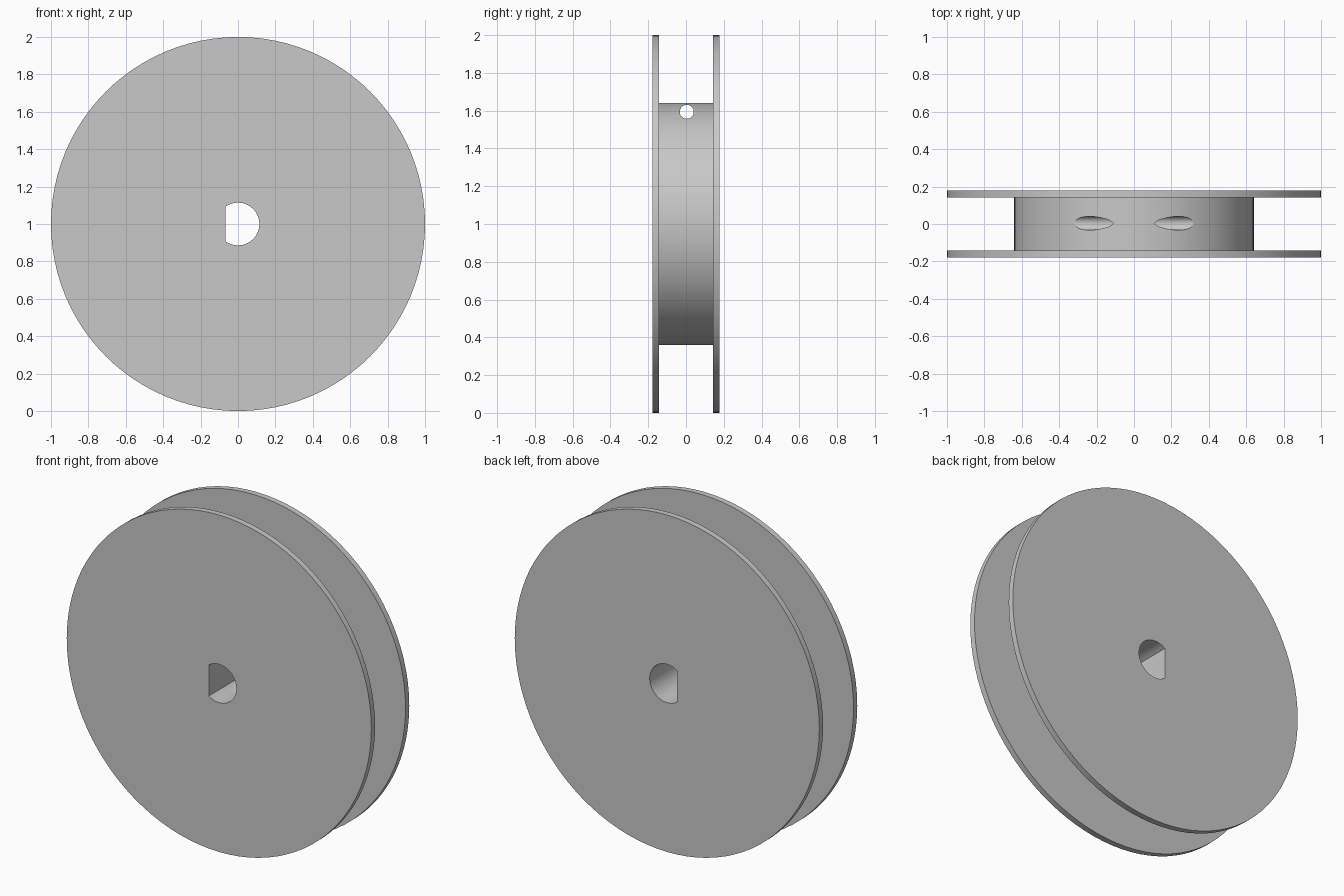
import bpy, bmesh
from math import cos, sin, pi, acos, radians
from mathutils import Vector

cube = bpy.data.objects.get("Cube")
if cube:
    bpy.data.objects.remove(cube, do_unlink=True)

CENTRE_Z = 1.0
HALF_WIDTH = 0.178
HALF_GROOVE = 0.143
HUB_RADIUS = 0.641
BORE_RADIUS = 0.114
BORE_FLAT = -0.067

grey = bpy.data.materials.new("plain grey")
grey.use_nodes = True
colour = (0.58, 0.58, 0.58, 1)
grey.diffuse_color = colour
grey.node_tree.nodes["Principled BSDF"].inputs["Base Color"].default_value = colour


def make_object(name, bm):
    bmesh.ops.recalc_face_normals(bm, faces=bm.faces)
    mesh = bpy.data.meshes.new(name)
    bm.to_mesh(mesh)
    bm.free()
    mesh.materials.append(grey)
    obj = bpy.data.objects.new(name, mesh)
    bpy.context.collection.objects.link(obj)
    return obj


def lathe(name, profile, segments):
    """Turn (radius, y) points about the horizontal axle and cap both ends."""
    bm = bmesh.new()
    rings = []
    for radius, y in profile:
        rings.append([bm.verts.new((radius * cos(2 * pi * i / segments), y,
                                    CENTRE_Z + radius * sin(2 * pi * i / segments)))
                      for i in range(segments)])
    for a, b in zip(rings, rings[1:]):
        for i in range(segments):
            j = (i + 1) % segments
            bm.faces.new((a[i], a[j], b[j], b[i]))
    bm.faces.new(rings[0])
    bm.faces.new(rings[-1])
    return make_object(name, bm)


def prism(name, outline, along):
    """Extrude a closed outline of 3D points along a vector."""
    bm = bmesh.new()
    face = bm.faces.new([bm.verts.new(p) for p in outline])
    result = bmesh.ops.extrude_face_region(bm, geom=[face], use_keep_orig=True)
    moved = [v for v in result["geom"] if isinstance(v, bmesh.types.BMVert)]
    bmesh.ops.translate(bm, verts=moved, vec=along)
    return make_object(name, bm)


def cut(target, cutter):
    cutter.hide_render = True
    mod = target.modifiers.new("cut", "BOOLEAN")
    mod.operation = "DIFFERENCE"
    mod.solver = "EXACT"
    mod.object = cutter
    bpy.context.view_layer.objects.active = target
    bpy.ops.object.modifier_apply(modifier=mod.name)
    bpy.data.objects.remove(cutter, do_unlink=True)


# Two thin flanges and the hub between them
spool = lathe("spool", [(1, -HALF_WIDTH), (1, -HALF_GROOVE),
                        (HUB_RADIUS, -HALF_GROOVE), (HUB_RADIUS, HALF_GROOVE),
                        (1, HALF_GROOVE), (1, HALF_WIDTH)], 96)

# D-shaped shaft bore, flat on the right side
limit = acos(BORE_FLAT / BORE_RADIUS)
steps = 40
angles = [-limit + 2 * limit * i / steps for i in range(steps + 1)]
bore = prism("bore_cutter",
             [(BORE_RADIUS * cos(a), -0.5, CENTRE_Z + BORE_RADIUS * sin(a)) for a in angles],
             Vector((0, 1, 0)))
cut(spool, bore)

# Cord hole drilled sideways through the top of the hub
hole_steps = 32
drill = prism("cord_hole_cutter",
              [(-0.8, 0.004 + 0.037 * cos(2 * pi * i / hole_steps),
                CENTRE_Z + 0.594 + 0.037 * sin(2 * pi * i / hole_steps))
               for i in range(hole_steps)],
              Vector((1.6, 0, 0)))
cut(spool, drill)

# Smooth round walls with crisp rims
bpy.ops.object.select_all(action="DESELECT")
spool.select_set(True)
bpy.context.view_layer.objects.active = spool
bpy.ops.object.shade_smooth_by_angle(angle=radians(20))
